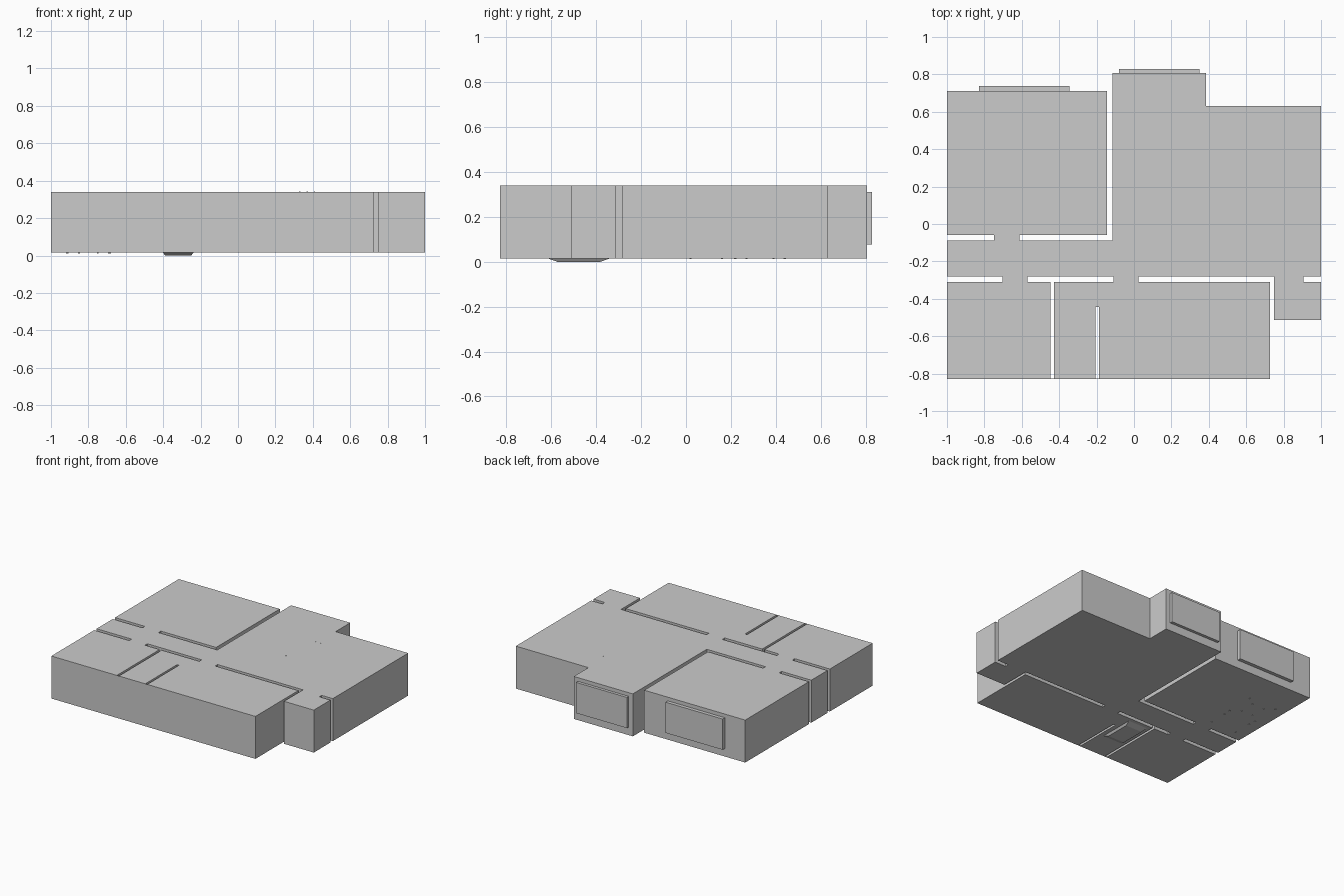
import bpy, bmesh
from mathutils import Vector

if "Cube" in bpy.data.objects:
    bpy.data.objects.remove(bpy.data.objects["Cube"])

FLOOR, CEIL = 0.015, 0.34


def finish(name, bm):
    bmesh.ops.recalc_face_normals(bm, faces=bm.faces[:])
    me = bpy.data.meshes.new(name)
    bm.to_mesh(me)
    bm.free()
    ob = bpy.data.objects.new(name, me)
    bpy.context.collection.objects.link(ob)
    return ob


def box(name, lo, hi, taper=(1, 1)):
    """Box from corner to corner; taper shrinks its bottom face in x and y."""
    lo, hi = Vector(lo), Vector(hi)
    mid, size = (lo + hi) / 2, hi - lo
    bm = bmesh.new()
    bmesh.ops.create_cube(bm, size=1)
    for v in bm.verts:
        k = taper if v.co.z < 0 else (1, 1)
        v.co = mid + Vector((v.co.x * size.x * k[0], v.co.y * size.y * k[1], v.co.z * size.z))
    return finish(name, bm)


# Apartment floor plan: rooms joined by door openings, partitions left as gaps
plan = [
    (-1, -.829), (-.446, -.829), (-.446, -.311), (-.57, -.311), (-.57, -.282),
    (-.11, -.282), (-.11, -.311), (-.428, -.311), (-.428, -.829),
    (-.205, -.829), (-.205, -.445), (-.188, -.445), (-.188, -.829),
    (.728, -.829), (.728, -.311), (.024, -.311), (.024, -.282),
    (.748, -.282), (.748, -.512), (1, -.512), (1, -.311), (.906, -.311),
    (.906, -.282), (1, -.282), (1, .63), (.385, .63), (.385, .807),
    (-.115, .807), (-.115, -.087), (-.612, -.087), (-.612, -.058),
    (-.145, -.058), (-.145, .712), (-1, .712), (-1, -.058), (-.748, -.058),
    (-.748, -.087), (-1, -.087), (-1, -.282), (-.703, -.282),
    (-.703, -.311), (-1, -.311),
]
bm = bmesh.new()
base = bm.faces.new([bm.verts.new((x, y, FLOOR)) for x, y in plan])
ext = bmesh.ops.extrude_face_region(bm, geom=[base], use_keep_orig=True)
bmesh.ops.translate(bm, vec=(0, 0, CEIL - FLOOR),
                    verts=[g for g in ext["geom"] if isinstance(g, bmesh.types.BMVert)])
finish("room_shell", bm)

# Thin facade strips closing the partition gaps along the front
for i, (x0, x1) in enumerate([(-.446, -.428), (-.205, -.188)]):
    box(f"front_wall_strip_{i + 1}", (x0, -.829, FLOOR), (x1, -.827, CEIL))

# Projecting windows at the back
box("bedroom_window", (-.828, .712, .077), (-.345, .739, .312))
box("living_room_window", (-.08, .807, .077), (.35, .829, .312))

# Bathtub base sinking below the floor
box("bathtub_base", (-.402, -.618, 0), (-.238, -.337, FLOOR + .001), (.85, .68))

# Furniture feet poking through the bedroom floor
foot = 0
for cx, cy, w, d in [(-.8, .09, .11, .07), (-.8, .33, .115, .11), (-.8, .33, .05, .06)]:
    for sx in (-1, 1):
        for sy in (-1, 1):
            foot += 1
            x, y = cx + sx * w, cy + sy * d
            box(f"furniture_foot_{foot}", (x - .005, y - .005, .012), (x + .005, y + .005, FLOOR + .001))

# Ceiling lamp fixings
for i, (x, y) in enumerate([(.39, .417), (.35, .11)]):
    for s in (-1, 1):
        box(f"lamp_fixing_{i}_{s + 1}", (x + s * .02 - .003, y - .003, CEIL - .002),
            (x + s * .02 + .003, y + .003, CEIL + .001))
